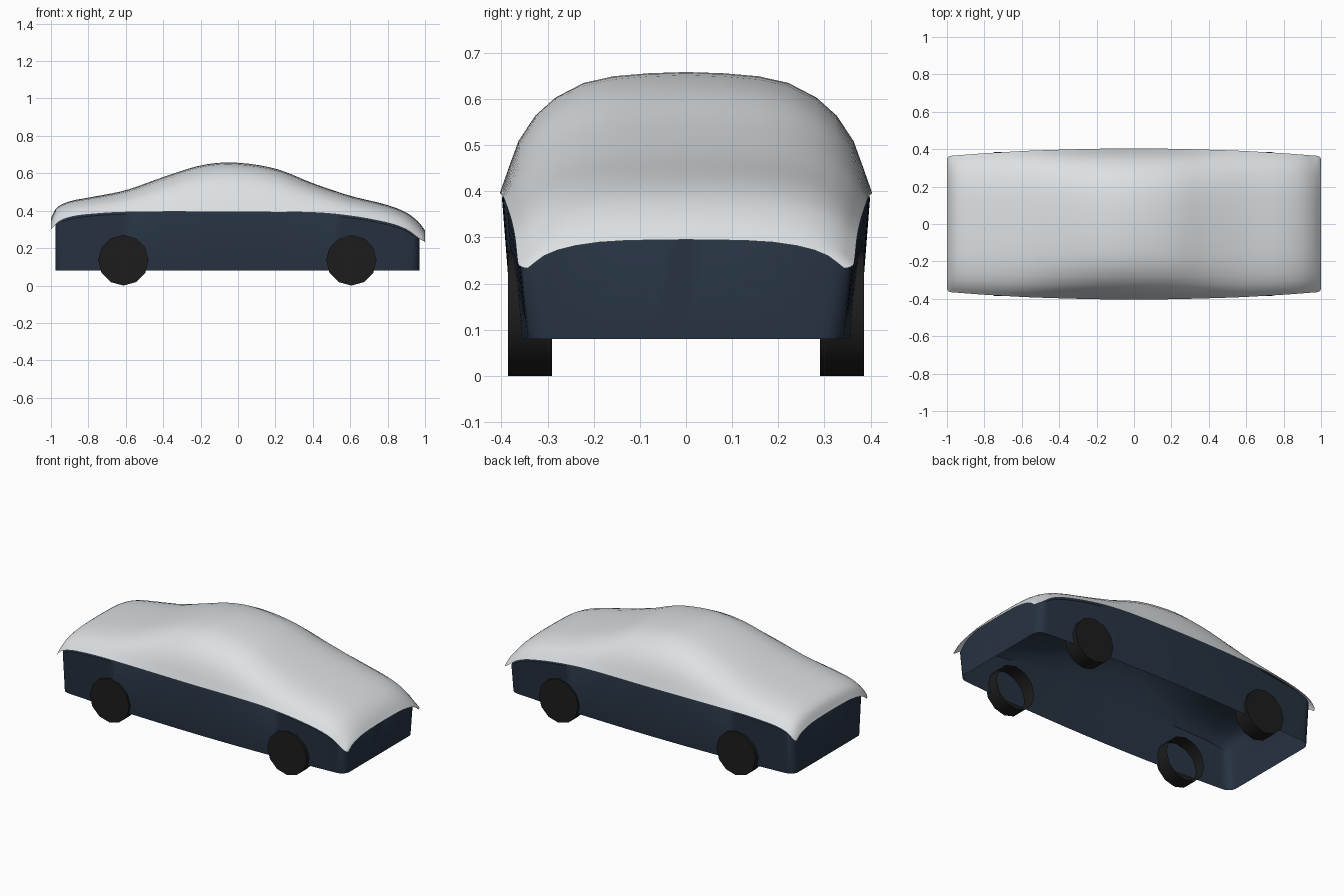
import bpy, bmesh, math
from mathutils import Matrix, Vector

cube = bpy.data.objects.get("Cube")
if cube:
    bpy.data.objects.remove(cube, do_unlink=True)


def make_material(name, rgb):
    mat = bpy.data.materials.new(name)
    mat.use_nodes = True
    mat.diffuse_color = (*rgb, 1)
    bsdf = next(n for n in mat.node_tree.nodes if n.type == 'BSDF_PRINCIPLED')
    bsdf.inputs["Base Color"].default_value = (*rgb, 1)
    return mat


silver = make_material("silver", (0.72, 0.75, 0.77))
navy = make_material("navy", (0.02, 0.033, 0.055))
rubber = make_material("rubber black", (0.012, 0.012, 0.012))


def finish(bm, name, mat, angle):
    mesh = bpy.data.meshes.new(name)
    bm.to_mesh(mesh)
    bm.free()
    mesh.materials.append(mat)
    obj = bpy.data.objects.new(name, mesh)
    bpy.context.collection.objects.link(obj)
    bpy.ops.object.select_all(action='DESELECT')
    obj.select_set(True)
    bpy.context.view_layer.objects.active = obj
    bpy.ops.object.shade_smooth_by_angle(angle=math.radians(angle))
    return obj


def curve(knots, t):
    """Smooth cubic interpolation through (position, value) knots."""
    n = len(knots)

    def slope(i):
        a, b = knots[max(i - 1, 0)], knots[min(i + 1, n - 1)]
        return (b[1] - a[1]) / (b[0] - a[0])

    t = min(max(t, knots[0][0]), knots[-1][0])
    i = next(k for k in range(n - 1) if t <= knots[k + 1][0])
    (x0, y0), (x1, y1) = knots[i], knots[i + 1]
    d = x1 - x0
    s = (t - x0) / d
    ease = s * s * (3 - 2 * s)
    return (y0 + (y1 - y0) * ease
            + d * s * (1 - s) * ((1 - s) * slope(i) - s * slope(i + 1)))


# Side profile of the roof line, the lower edge, and the plan half width
roof = [(-1, .36), (-.97, .415), (-.9, .45), (-.8, .47), (-.6, .51), (-.4, .58),
        (-.2, .642), (-.03, .658), (.2, .625), (.4, .547), (.6, .48), (.8, .43),
        (.9, .39), (.96, .345), (1, .295)]
edge = [(-1, .30), (-.96, .34), (-.9, .365), (-.8, .38), (-.6, .392), (0, .395),
        (.4, .39), (.6, .372), (.8, .335), (.9, .30), (.97, .25), (1, .233)]
width = [(-1, .363), (-.8, .378), (-.5, .394), (0, .404), (.5, .394), (.8, .378), (1, .363)]
# Cross-section: sideways fraction and height fraction
section = [(1, 0), (.95, .22), (.9, .43), (.81, .64), (.7, .79), (.55, .91), (.39, .965),
           (.2, .99), (0, 1)]
section += [(-u, v) for u, v in section[-2::-1]]


def shell(x_min, x_max, corner, inset):
    """Arched sheet lofted along x, with rounded plan corners."""
    bm = bmesh.new()
    steps = 56
    rows = []
    for i in range(steps + 1):
        x = (x_min + x_max) / 2 - (x_max - x_min) / 2 * math.cos(math.pi * i / steps)
        into = max(0, corner - min(x - x_min, x_max - x))
        half = curve(width, x) - inset / 2 - corner + math.sqrt(max(0, corner ** 2 - into ** 2))
        low, high = curve(edge, x) - inset, curve(roof, x) - inset
        rows.append([bm.verts.new((x, u * half, low + v * (high - low))) for u, v in section])
    for a, b in zip(rows, rows[1:]):
        for j in range(len(section) - 1):
            bm.faces.new((a[j], b[j], b[j + 1], a[j + 1]))
    bmesh.ops.recalc_face_normals(bm, faces=bm.faces)
    if sum(f.normal.z for f in bm.faces) < 0:
        bmesh.ops.reverse_faces(bm, faces=bm.faces)
    return bm


# Upper body skin
finish(shell(-1, 1, 0.02, 0), "upper_body", silver, 50)

# Lower body: lining under the skin, with its rim dropped to form the side walls
bm = shell(-0.975, 0.97, 0.05, 0.01)
rim = [e for e in bm.edges if e.is_boundary]
dropped = bmesh.ops.extrude_edge_only(bm, edges=rim)["geom"]
for v in dropped:
    if isinstance(v, bmesh.types.BMVert):
        v.co.z = 0.08
        v.co.y *= 0.94
bmesh.ops.recalc_face_normals(bm, faces=bm.faces)
finish(bm, "lower_body", navy, 40)

# Wheels: twelve-sided cups, open on the inner side
for end, x in (("rear", -0.613), ("front", 0.606)):
    for label, side in (("left", 1), ("right", -1)):
        bm = bmesh.new()
        bmesh.ops.create_cone(bm, cap_ends=True, segments=12, radius1=0.135,
                              radius2=0.135, depth=0.095)
        inner = [f for f in bm.faces if f.normal.z < -0.9]
        bmesh.ops.delete(bm, geom=inner, context='FACES_ONLY')
        turn = Matrix.Rotation(-side * math.pi / 2, 4, 'X')
        place = Matrix.Translation(Vector((x, side * 0.338, 0.135)))
        bmesh.ops.transform(bm, matrix=place @ turn, verts=bm.verts)
        finish(bm, f"{end}_{label}_wheel", rubber, 40)
